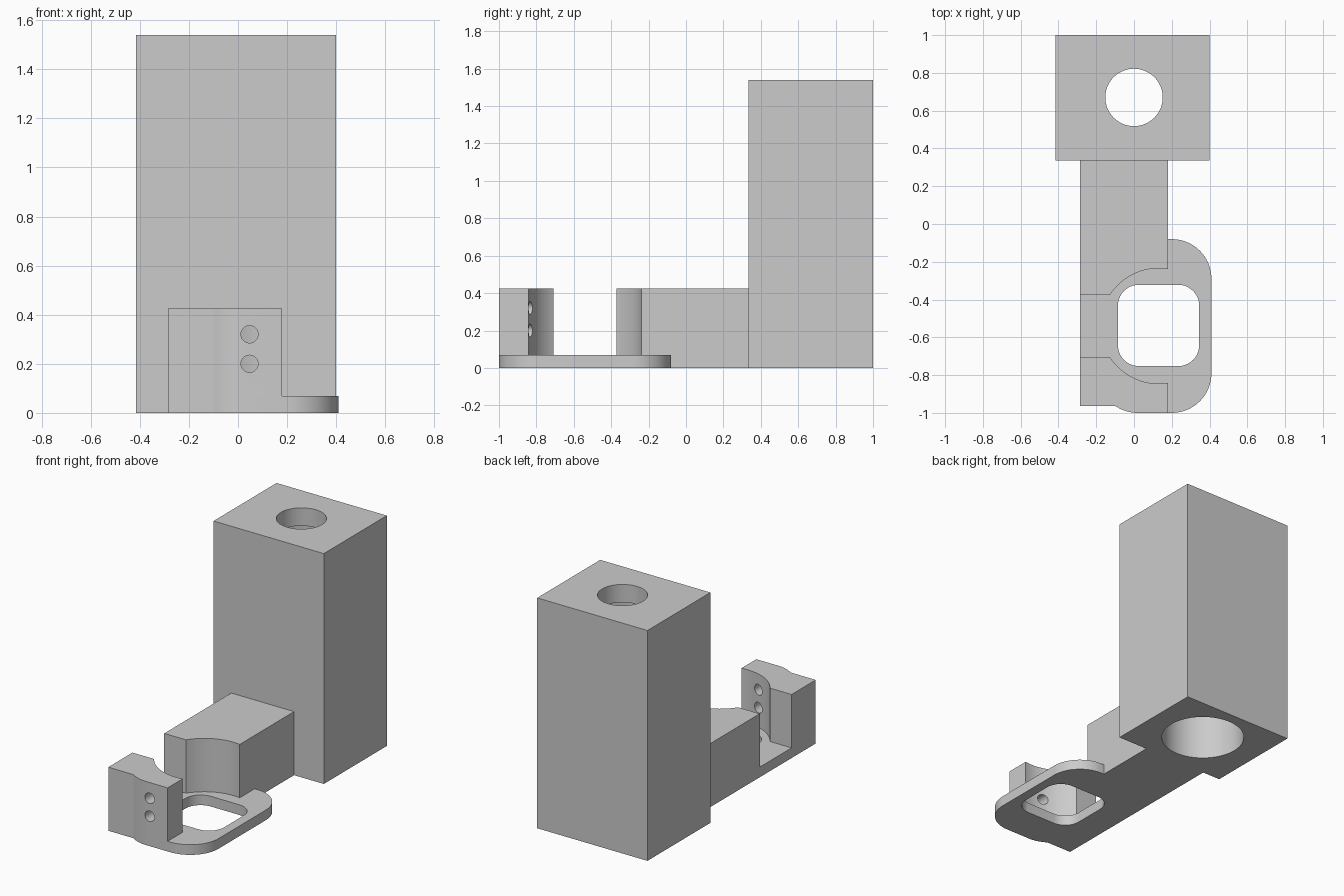
import bpy
import bmesh
from math import sin, cos, radians, acos, degrees
from mathutils import Matrix

cube = bpy.data.objects.get("Cube")
if cube:
    bpy.data.objects.remove(cube, do_unlink=True)

GREY = (0.6, 0.6, 0.6, 1)
grey = bpy.data.materials.new("plain grey")
grey.use_nodes = True
grey.diffuse_color = GREY
grey.node_tree.nodes["Principled BSDF"].inputs["Base Color"].default_value = GREY


def arc(cx, cy, r, start, end, steps=16):
    angles = [radians(start + (end - start) * i / steps) for i in range(steps + 1)]
    return [(cx + r * cos(a), cy + r * sin(a)) for a in angles]


def prism(name, outline, z0, z1):
    """Extrude a flat outline upwards from z0 to z1."""
    bm = bmesh.new()
    face = bm.faces.new([bm.verts.new((x, y, z0)) for x, y in outline])
    top = bmesh.ops.extrude_face_region(bm, geom=[face])["geom"]
    verts = [v for v in top if isinstance(v, bmesh.types.BMVert)]
    bmesh.ops.translate(bm, vec=(0, 0, z1 - z0), verts=verts)
    bmesh.ops.recalc_face_normals(bm, faces=bm.faces)
    mesh = bpy.data.meshes.new(name)
    bm.to_mesh(mesh)
    bm.free()
    mesh.materials.append(grey)
    obj = bpy.data.objects.new(name, mesh)
    bpy.context.collection.objects.link(obj)
    return obj


def activate(obj):
    bpy.ops.object.select_all(action='DESELECT')
    obj.select_set(True)
    bpy.context.view_layer.objects.active = obj


def cut(obj, cutter):
    """Subtract a cutter and throw it away."""
    cutter.hide_render = True
    mod = obj.modifiers.new("cut", 'BOOLEAN')
    mod.operation = 'DIFFERENCE'
    mod.solver = 'EXACT'
    mod.object = cutter
    activate(obj)
    bpy.ops.object.modifier_apply(modifier=mod.name)
    bpy.data.objects.remove(cutter, do_unlink=True)


def rectangle(x0, x1, y0, y1):
    return [(x0, y0), (x1, y0), (x1, y1), (x0, y1)]


# Shared dimensions
LEFT, RIGHT = -0.285, 0.18      # arm sides
BACK = 0.335                    # front face of the tower
THICK, HEIGHT = 0.068, 0.425    # plate and arm heights
CX, CY, R = 0.13, -0.54, 0.305  # round pocket between arm and clamp
SLOT = 0.168                    # half width of the slot beside the pocket
slot_angle = 180 - degrees(acos((1 - (SLOT / R) ** 2) ** 0.5))
side_angle = degrees(acos((RIGHT - CX) / R))

# Tower with a wide bore from below and a narrow neck on top
tower = prism("tower", rectangle(-0.415, 0.4, BACK, 1.0), 0, 1.54)
cut(tower, prism("bore_cutter", arc(0, 0.67, 0.257, 0, 360, 64)[:-1], -0.1, 1.42))
cut(tower, prism("neck_cutter", arc(0, 0.67, 0.152, 0, 360, 64)[:-1], 1.3, 1.7))

# Base plate with rounded corners and a rounded square window
nose = arc(0.02, -0.79, 0.21, 235, 270, 8)
nose[0] = (-0.1, -0.963)
outline = [(LEFT, BACK), (LEFT, -0.963)] + nose
outline += arc(0.2, -0.79, 0.21, 270, 360)
outline += arc(0.2, -0.29, 0.21, 0, 90)
outline += [(RIGHT, -0.08), (RIGHT, BACK)]
plate = prism("base_plate", outline, 0, THICK)
window = []
for start, x, y in ((0, 0.235, -0.432), (90, 0.025, -0.432),
                    (180, 0.025, -0.642), (270, 0.235, -0.642)):
    window += arc(x, y, 0.11, start, start + 90, 10)
cut(plate, prism("window_cutter", window, -0.1, 0.2))

# Arm from the tower, hollowed at its front end
arm = prism("arm", [(LEFT, BACK), (LEFT, CY + SLOT)]
            + arc(CX, CY, R, slot_angle, side_angle, 24) + [(RIGHT, BACK)], THICK, HEIGHT)

# Front clamp block, hollowed at its rear, with two screw holes
clamp = prism("front_clamp", [(LEFT, -0.963)] + nose + [(RIGHT, -1.0)]
              + arc(CX, CY, R, -side_angle, -slot_angle, 24) + [(LEFT, CY - SLOT)],
              THICK, HEIGHT)
for z in (0.2, 0.32):
    screw = prism("screw_cutter", arc(0, 0, 0.035, 0, 360, 32)[:-1], -0.4, 0.4)
    screw.data.transform(Matrix.Translation((0.047, -0.9, z)) @ Matrix.Rotation(radians(90), 4, 'X'))
    cut(clamp, screw)

for part in (tower, plate, arm, clamp):
    activate(part)
    bpy.ops.object.shade_smooth_by_angle(angle=radians(30))
